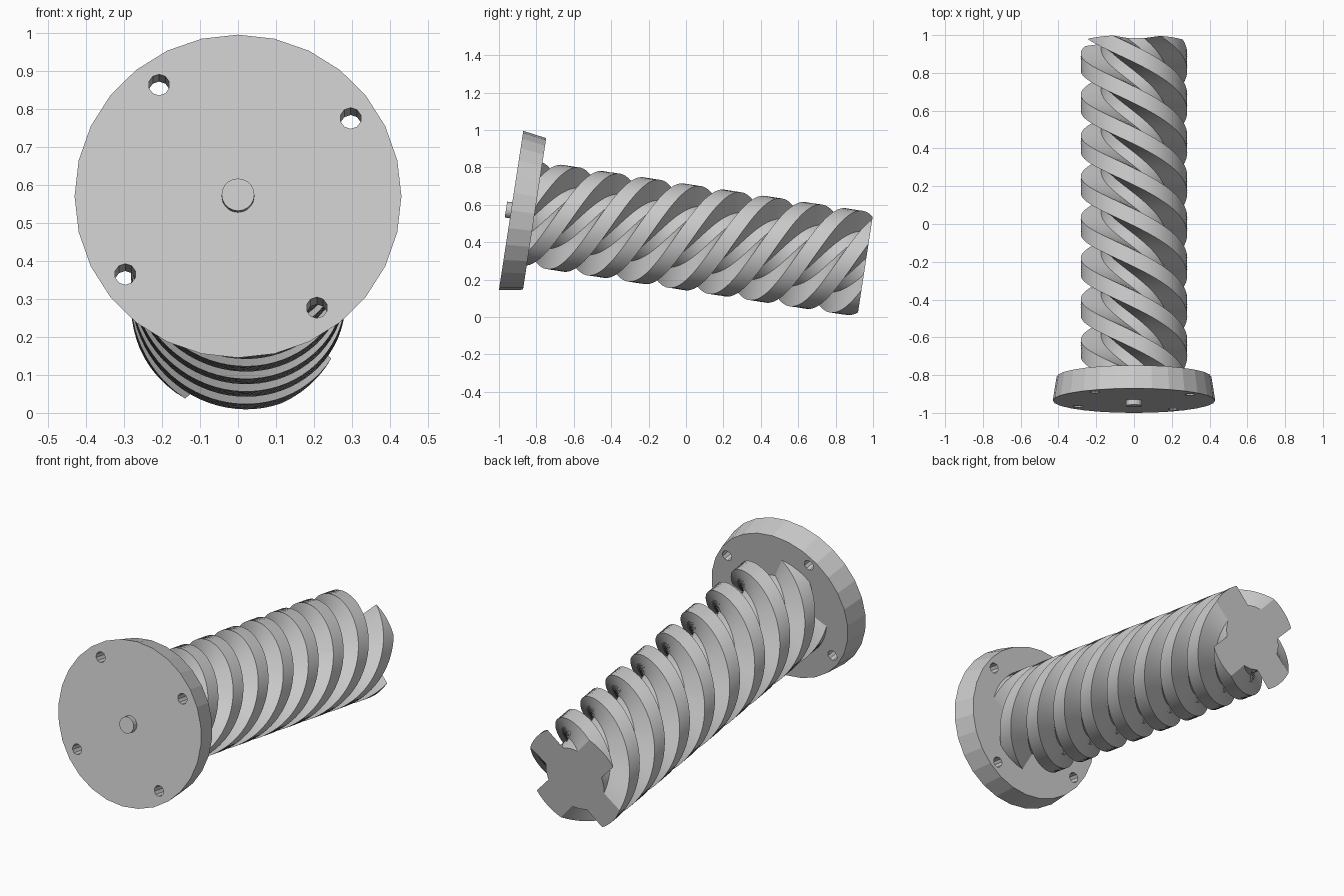
import bpy, bmesh
from math import sin, cos, pi, radians, tau
from mathutils import Matrix, Vector

if "Cube" in bpy.data.objects:
    bpy.data.objects.remove(bpy.data.objects["Cube"], do_unlink=True)

grey = bpy.data.materials.new("light_grey")
grey.use_nodes = True
colour = (0.6, 0.6, 0.6, 1)
grey.diffuse_color = colour
grey.node_tree.nodes["Principled BSDF"].inputs["Base Color"].default_value = colour

# Shared frame: local +z points out of the flange face, the screw runs along -z
FRAME = Matrix.Translation((0, -0.935, 0.57)) @ Matrix.Rotation(radians(81.3), 4, 'X')
LENGTH, THICK = 1.916, 0.127
OUTER, INNER = 0.282, 0.175
LOBES, TURN_LENGTH = 4, 0.876


def add_object(name, bm):
    bmesh.ops.recalc_face_normals(bm, faces=bm.faces)
    mesh = bpy.data.meshes.new(name)
    bm.to_mesh(mesh)
    bm.free()
    mesh.materials.append(grey)
    ob = bpy.data.objects.new(name, mesh)
    bpy.context.collection.objects.link(ob)
    ob.matrix_world = FRAME
    return ob


def cone(bm, sides, r_back, r_front, z_back, z_front, x=0, y=0):
    """Capped cylinder or cone between two heights on the local axis."""
    place = Matrix.Translation((x, y, (z_back + z_front) / 2))
    bmesh.ops.create_cone(bm, cap_ends=True, segments=sides, radius1=r_back,
                          radius2=r_front, depth=z_front - z_back, matrix=place)


# Flange: slightly tapered disc with four bolt holes
bm = bmesh.new()
cone(bm, 28, 0.41, 0.43, -THICK, 0)
flange = add_object("flange", bm)

bm = bmesh.new()
for k in range(4):
    a = radians(35) + k * pi / 2
    cone(bm, 10, 0.028, 0.028, -0.3, 0.1, 0.362 * cos(a), 0.362 * sin(a))
cutter = add_object("hole_cutter", bm)
cutter.hide_render = True

cut = flange.modifiers.new("bolt_holes", 'BOOLEAN')
cut.operation, cut.solver, cut.object = 'DIFFERENCE', 'EXACT', cutter
bpy.context.view_layer.objects.active = flange
bpy.ops.object.modifier_apply(modifier=cut.name)
bpy.data.objects.remove(cutter, do_unlink=True)

# Centre pin on the flange face
bm = bmesh.new()
cone(bm, 20, 0.043, 0.043, -0.02, 0.028)
add_object("centre_pin", bm)

# Screw: four-armed section twisted along the axis
section = []
for k in range(LOBES):
    mid = k * tau / LOBES
    for i in range(7):
        section.append((OUTER, mid + radians(-18.5 + 37 * i / 6)))
    for deg in (30, 45, 60):
        section.append((INNER, mid + radians(deg)))

bm = bmesh.new()
rings = []
STEPS = 150
start = THICK - 0.01
for j in range(STEPS + 1):
    s = start + (LENGTH - start) * j / STEPS
    twist = radians(42) + tau * (s - LENGTH) / TURN_LENGTH
    rings.append([bm.verts.new((r * cos(a + twist), r * sin(a + twist), -s))
                  for r, a in section])
n = len(section)
for low, high in zip(rings, rings[1:]):
    for i in range(n):
        bm.faces.new((low[i], low[(i + 1) % n], high[(i + 1) % n], high[i]))
bm.faces.new(rings[0])
bm.faces.new(rings[-1])
screw = add_object("twisted_screw", bm)

# Smooth helical walls with crisp ridge edges
bpy.ops.object.select_all(action='DESELECT')
screw.select_set(True)
bpy.context.view_layer.objects.active = screw
bpy.ops.object.shade_smooth_by_angle(angle=radians(25))
